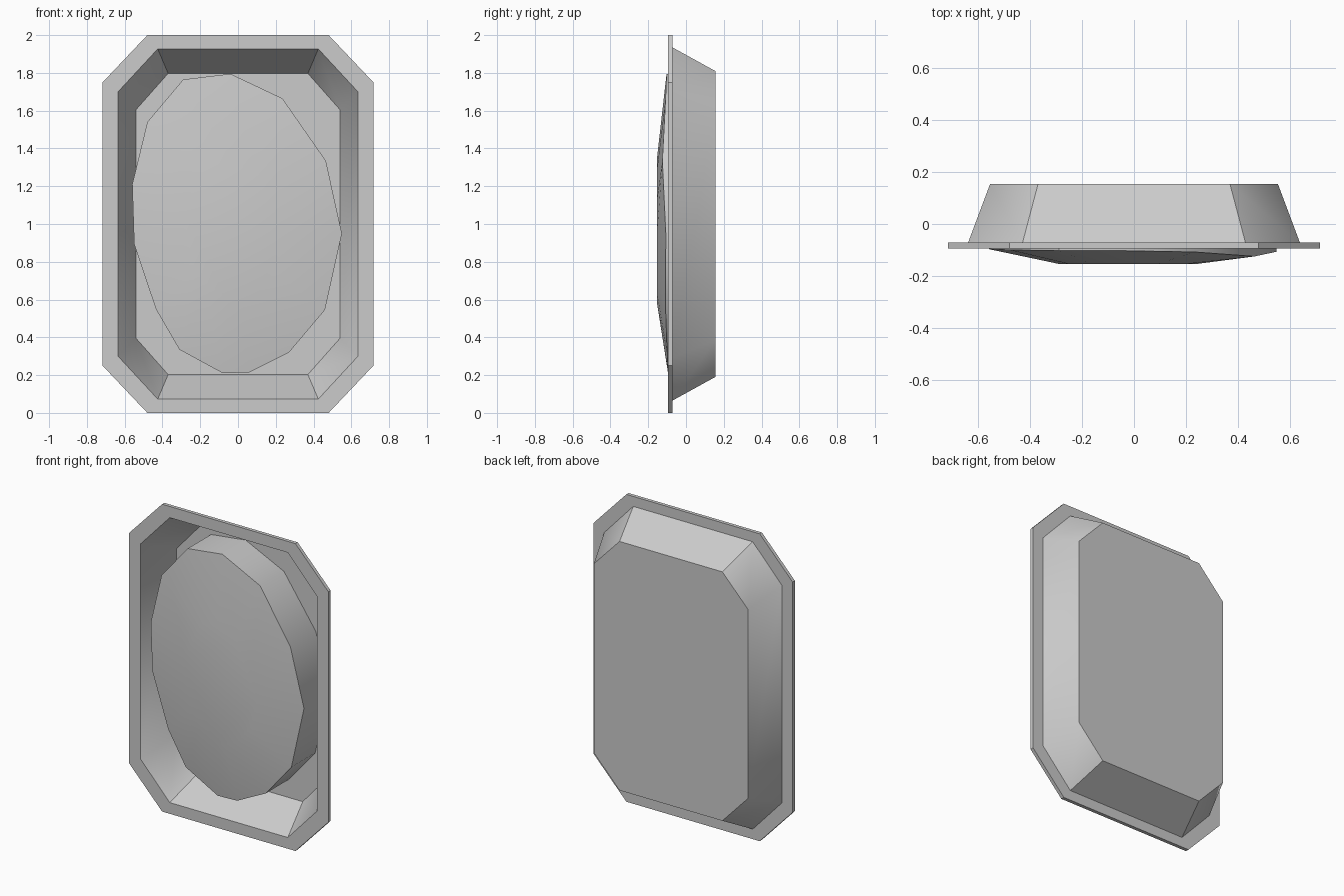
import bpy, bmesh, math

if "Cube" in bpy.data.objects:
    bpy.data.objects.remove(bpy.data.objects["Cube"])


def finish(name, bm, angle):
    bmesh.ops.recalc_face_normals(bm, faces=bm.faces[:])
    mesh = bpy.data.meshes.new(name)
    bm.to_mesh(mesh)
    bm.free()
    obj = bpy.data.objects.new(name, mesh)
    bpy.context.collection.objects.link(obj)
    bpy.ops.object.select_all(action='DESELECT')
    obj.select_set(True)
    bpy.context.view_layer.objects.active = obj
    bpy.ops.object.shade_smooth_by_angle(angle=math.radians(angle))
    return obj


def loft(name, rings, angle):
    """Bridge equal-length rings of points and cap both ends."""
    bm = bmesh.new()
    loops = [[bm.verts.new(p) for p in ring] for ring in rings]
    n = len(loops[0])
    for a, b in zip(loops, loops[1:]):
        for i in range(n):
            j = (i + 1) % n
            bm.faces.new((a[i], a[j], b[j], b[i]))
    bm.faces.new(loops[0])
    bm.faces.new(loops[-1])
    return finish(name, bm, angle)


def octagon(y, half_w, corner_w, half_h, corner_h):
    quarter = [(half_w, corner_h), (corner_w, half_h)]
    pts = quarter + [(-x, z) for x, z in quarter[::-1]]
    pts += [(-x, -z) for x, z in pts]
    return [(x, y, 1 + z) for x, z in pts]


# tray: inner floor, opening, flange front and back, outer wall, back
loft("tray", [
    octagon(0.137, 0.54, 0.37, 0.797, 0.605),
    octagon(-0.095, 0.635, 0.425, 0.927, 0.70),
    octagon(-0.095, 0.717, 0.48, 1.0, 0.75),
    octagon(-0.072, 0.717, 0.48, 1.0, 0.75),
    octagon(-0.072, 0.64, 0.43, 0.935, 0.708),
    octagon(0.155, 0.555, 0.37, 0.81, 0.615),
], 40)

# irregular oval rim of the insert (x, y, z)
rim = [(-0.04, -0.103, 1.795), (0.235, -0.108, 1.665), (0.465, -0.125, 1.335),
       (0.55, -0.107, 0.95), (0.46, -0.108, 0.545), (0.27, -0.1, 0.32),
       (0.06, -0.095, 0.215), (-0.08, -0.095, 0.21), (-0.31, -0.095, 0.335),
       (-0.435, -0.097, 0.55), (-0.55, -0.095, 0.895), (-0.56, -0.097, 1.21),
       (-0.48, -0.1, 1.54), (-0.29, -0.103, 1.765)]

# insert: straight walls from the tray floor, gently crowned front
cx, cz = -0.04, 0.93
crown = [(cx + (x - cx) * 0.48, -0.154, cz + (z - cz) * 0.48) for x, y, z in rim]
base = [(x, 0.14, z) for x, y, z in rim]
loft("oval_insert", [base, rim, crown], 40)
